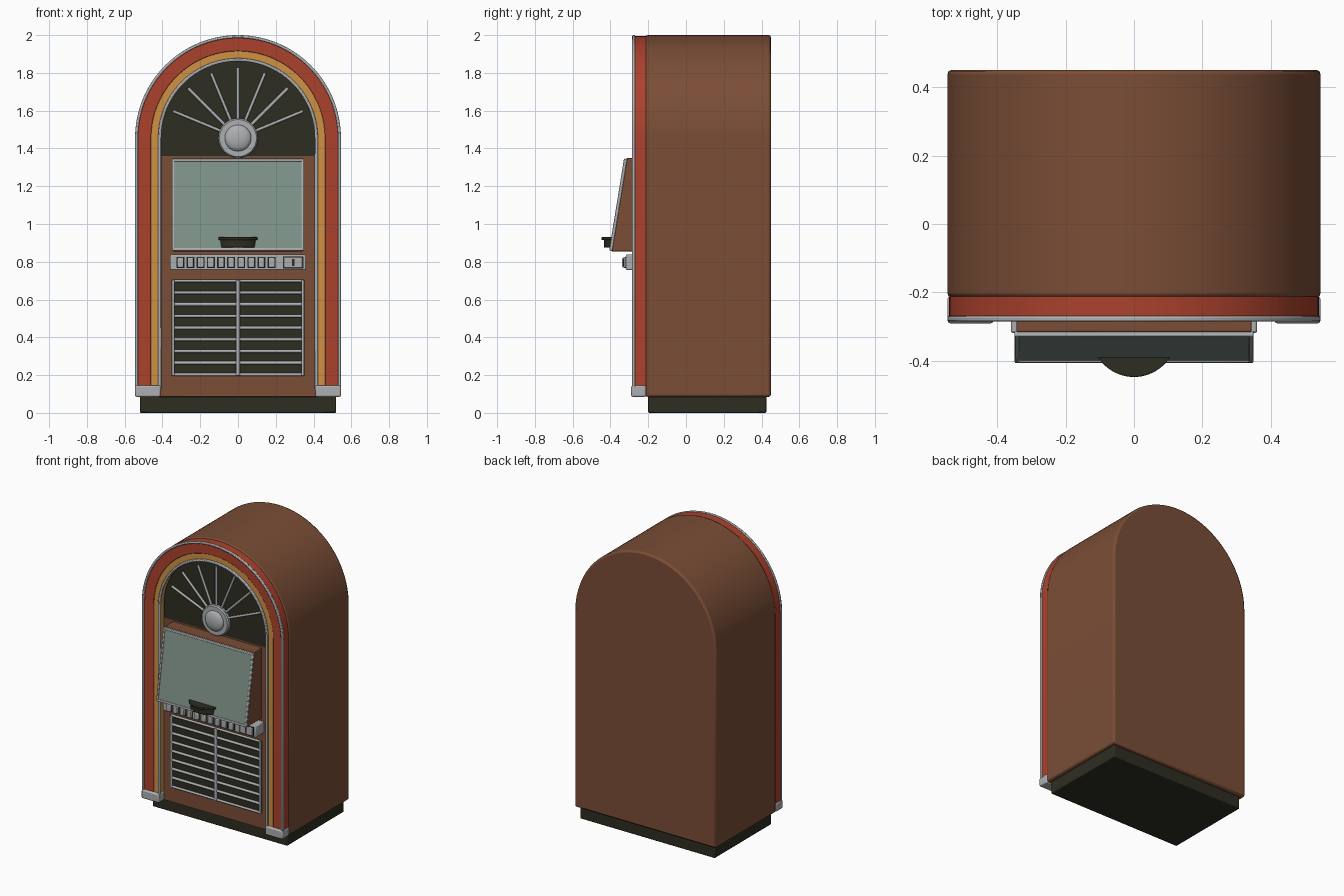
import bpy, bmesh
from math import pi, sin, cos, atan2, sqrt, radians
from mathutils import Matrix, Vector

old = bpy.data.objects.get("Cube")
if old:
    bpy.data.objects.remove(old, do_unlink=True)


def material(name, r, g, b):
    m = bpy.data.materials.new(name)
    m.use_nodes = True
    m.diffuse_color = (r, g, b, 1)
    m.node_tree.nodes["Principled BSDF"].inputs["Base Color"].default_value = (r, g, b, 1)
    return m


WOOD = material("brown wood", 0.195, 0.075, 0.037)
RED = material("red plastic", 0.41, 0.054, 0.026)
AMBER = material("amber plastic", 0.62, 0.29, 0.06)
DARK = material("dark trim", 0.027, 0.027, 0.016)
CHROME = material("chrome", 0.42, 0.43, 0.44)
GLASS = material("green glass", 0.21, 0.29, 0.25)

made = []


def finish(name, bm, mat, bevel=0.0):
    bmesh.ops.recalc_face_normals(bm, faces=bm.faces[:])
    me = bpy.data.meshes.new(name)
    bm.to_mesh(me)
    bm.free()
    me.materials.append(mat)
    ob = bpy.data.objects.new(name, me)
    bpy.context.collection.objects.link(ob)
    if bevel:
        mod = ob.modifiers.new("Bevel", 'BEVEL')
        mod.width, mod.segments = bevel, 2
        mod.limit_method, mod.angle_limit = 'ANGLE', radians(40)
    made.append(ob)
    return ob


def prism(name, pts, axis, lo, hi, mat, bevel=0.0):
    """Extrude a 2D outline along the given axis from lo to hi."""
    def place(p):
        v = list(p)
        v.insert(axis, lo)
        return v
    bm = bmesh.new()
    face = bm.faces.new([bm.verts.new(place(p)) for p in pts])
    ext = bmesh.ops.extrude_face_region(bm, geom=[face])
    step = Vector((0, 0, 0))
    step[axis] = hi - lo
    bmesh.ops.translate(bm, vec=step, verts=[g for g in ext["geom"] if isinstance(g, bmesh.types.BMVert)])
    return finish(name, bm, mat, bevel)


def box(name, x, y, z, mat, bevel=0.0, matrix=Matrix()):
    bm = bmesh.new()
    bmesh.ops.create_cube(bm, size=1)
    for v in bm.verts:
        v.co = matrix @ Vector([(r[0] + r[1]) / 2 + c * (r[1] - r[0]) for c, r in zip(v.co, (x, y, z))])
    return finish(name, bm, mat, bevel)


def rod(name, p, q, r, mat=CHROME):
    p, q = Vector(p), Vector(q)
    bm = bmesh.new()
    rot = Vector((0, 0, 1)).rotation_difference(q - p).to_matrix().to_4x4()
    bmesh.ops.create_cone(bm, cap_ends=True, segments=12, radius1=r, radius2=r, depth=(q - p).length,
                          matrix=Matrix.Translation((p + q) / 2) @ rot)
    return finish(name, bm, mat)


def arch(r, z0, zc=1.455, n=64):
    """Outline with a round top, listed from the foot at +x to the foot at -x."""
    return [(r, z0)] + [(r * cos(pi * i / n), zc + r * sin(pi * i / n)) for i in range(n + 1)] + [(-r, z0)]


def arch_band(name, outer, inner, z0, y0, y1, mat, bevel=0.0):
    return prism(name, arch(outer, z0) + arch(inner, z0)[::-1], 1, y0, y1, mat, bevel)


def lathe(name, profile, centre, mat, n=40):
    """Revolve (radius, y) points about a front to back axis."""
    bm = bmesh.new()
    vs = [bm.verts.new((r, y, 0)) for r, y in profile]
    es = [bm.edges.new(e) for e in zip(vs, vs[1:])]
    bmesh.ops.spin(bm, geom=vs + es, axis=(0, 1, 0), cent=(0, 0, 0), steps=n, angle=2 * pi)
    bmesh.ops.remove_doubles(bm, verts=bm.verts[:], dist=0.0003)
    bmesh.ops.translate(bm, vec=centre, verts=bm.verts[:])
    return finish(name, bm, mat)


# Cabinet and plinth
prism("cabinet", arch(0.545, 0.085), 1, -0.215, 0.45, WOOD, 0.012)
box("plinth", (-0.52, 0.52), (-0.2, 0.425), (0, 0.09), DARK, 0.006)
box("front_panel", (-0.41, 0.41), (-0.23, -0.21), (0.088, 1.36), WOOD)

# Arched light bands and their chrome edging
arch_band("red_arch", 0.54, 0.46, 0.1, -0.272, -0.21, RED, 0.004)
arch_band("amber_arch", 0.46, 0.417, 0.1, -0.268, -0.21, AMBER)
arch_band("outer_trim", 0.545, 0.529, 0.12, -0.285, -0.269, CHROME, 0.005)
arch_band("inner_trim", 0.423, 0.406, 0.12, -0.282, -0.264, CHROME, 0.005)
for side, name in ((1, "left"), (-1, "right")):
    x = sorted((side * 0.41, side * 0.545))
    box(name + "_shoe", x, (-0.29, -0.212), (0.085, 0.145), CHROME, 0.008)

# Fan window with rays and a domed hub
prism("fan_panel", arch(0.41, 1.36), 1, -0.232, -0.21, DARK)
for i in range(1, 8):
    a = pi * i / 8
    rod("fan_ray", (0.06 * cos(a), -0.238, 1.455 + 0.06 * sin(a)),
        (0.373 * cos(a), -0.238, 1.455 + 0.373 * sin(a)), 0.008)
dome = [(0.07 * cos(pi * i / 16), -0.258 - 0.027 * sin(pi * i / 16)) for i in range(9)]
lathe("fan_hub", [(0.105, -0.225), (0.105, -0.25), (0.098, -0.258)] + dome, (0, 0, 1.455), CHROME)

# Slanted display case
prism("display_case", [(-0.22, 0.855), (-0.395, 0.855), (-0.315, 1.35), (-0.22, 1.35)], 0, -0.343, 0.343, WOOD, 0.004)
slant = Matrix.Translation((0, -0.396, 0.858)) @ Matrix.Rotation(-atan2(0.08, 0.495), 4, 'X')
box("display_glass", (-0.335, 0.335), (-0.006, 0.004), (0.015, 0.48), GLASS, 0, slant)
for side in (-1, 1):
    x = sorted((side * 0.335, side * 0.349))
    box("glass_side_frame", x, (-0.011, 0.006), (0, 0.493), CHROME, 0.004, slant)
for z in (0, 0.478):
    box("glass_cross_frame", (-0.349, 0.349), (-0.011, 0.006), (z, z + 0.015), CHROME, 0.004, slant)


# Curved pull on the case
def bow(half, depth, back=-0.385, n=20):
    r = (half ** 2 + depth ** 2) / (2 * depth)
    xs = [half * (2 * i / n - 1) for i in range(n + 1)]
    return [(x, back - depth + r - sqrt(r * r - x * x)) for x in xs]


prism("pull_lip", bow(0.108, 0.062), 2, 0.914, 0.93, DARK, 0.003)
prism("pull_body", bow(0.1, 0.05), 2, 0.876, 0.916, DARK, 0.003)

# Selector strip with ten keys and a coin plate
box("selector_strip", (-0.36, 0.36), (-0.318, -0.22), (0.757, 0.838), CHROME, 0.006)
for i in range(10):
    x = -0.305 + i * 0.0537
    box("key_surround", (x - 0.021, x + 0.021), (-0.321, -0.31), (0.766, 0.826), DARK)
    box("selector_key", (x - 0.017, x + 0.017), (-0.338, -0.31), (0.77, 0.822), CHROME, 0.005)
box("coin_surround", (0.238, 0.346), (-0.321, -0.31), (0.764, 0.828), DARK)
box("coin_plate", (0.242, 0.342), (-0.33, -0.31), (0.768, 0.824), CHROME, 0.004)
box("coin_slot", (0.286, 0.298), (-0.333, -0.325), (0.778, 0.814), DARK)

# Lower grille
box("grille_back", (-0.345, 0.345), (-0.236, -0.22), (0.2, 0.7), DARK)
for x, r in ((-0.343, 0.008), (0, 0.011), (0.343, 0.008)):
    rod("grille_upright", (x, -0.246, 0.197), (x, -0.246, 0.703), r)
for i in range(9):
    z = 0.203 + i * 0.062
    rod("grille_bar", (-0.345, -0.242, z), (0.345, -0.242, z), 0.009 if 0 < i < 8 else 0.008)

# Smooth the curves, keep the corners crisp
bpy.ops.object.select_all(action='DESELECT')
for ob in made:
    ob.select_set(True)
bpy.context.view_layer.objects.active = made[0]
bpy.ops.object.shade_smooth_by_angle(angle=radians(35))
